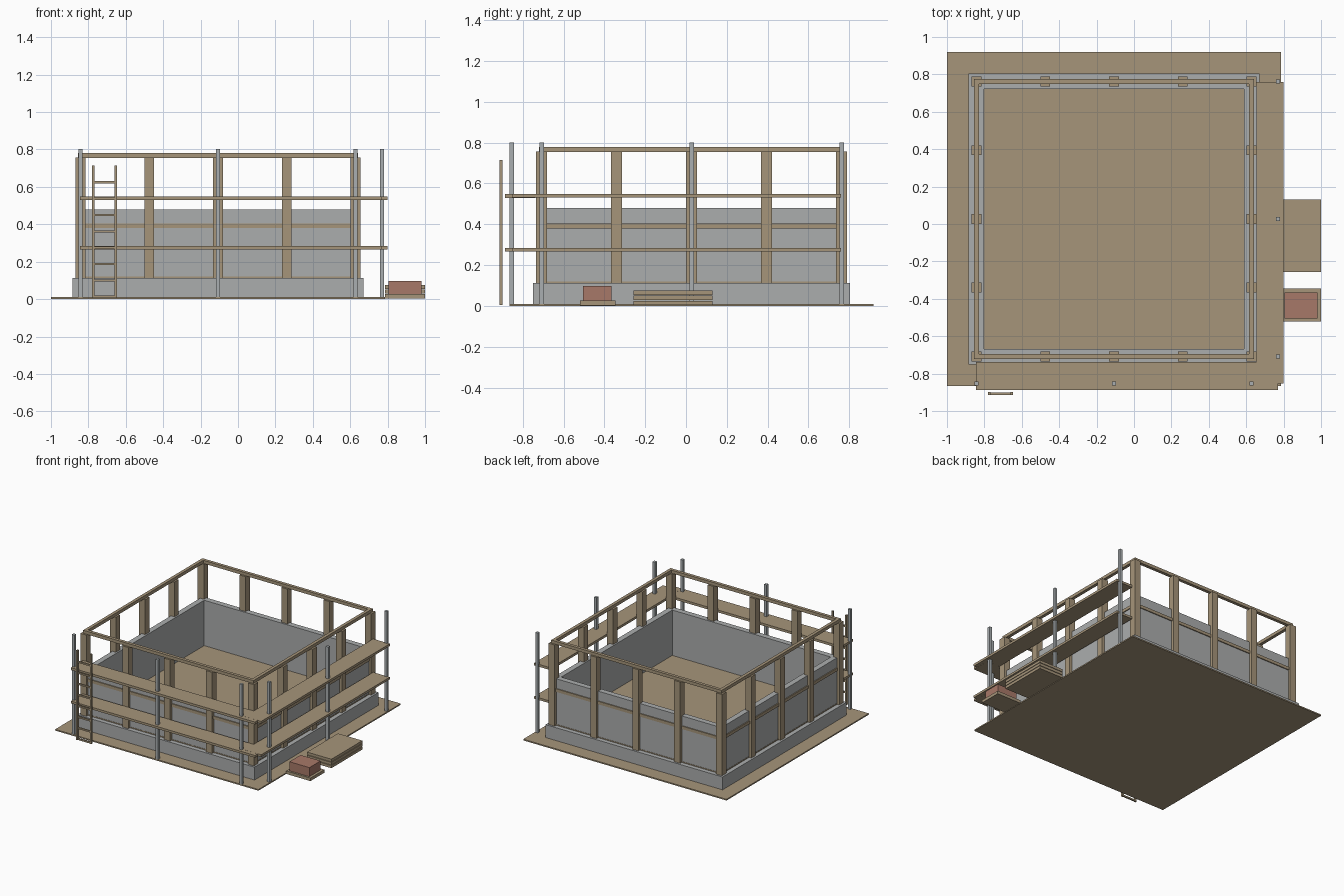
import bpy

default = bpy.data.objects.get("Cube")
if default:
    bpy.data.objects.remove(default, do_unlink=True)


def material(name, color):
    m = bpy.data.materials.new(name)
    m.use_nodes = True
    rgba = (*color, 1.0)
    m.diffuse_color = rgba
    m.node_tree.nodes["Principled BSDF"].inputs["Base Color"].default_value = rgba
    return m


WOOD = material("timber", (0.38, 0.30, 0.195))
CONCRETE = material("concrete", (0.41, 0.42, 0.42))
METAL = material("scaffold metal", (0.40, 0.43, 0.44))
BRICK = material("brick red", (0.39, 0.19, 0.14))

CX, CY = -0.107, 0.027      # centre of the building
FRAME = 0.735               # distance from centre to the post line


def box(name, x, y, z, mat):
    """Box from (min, max) ranges on each axis."""
    bpy.ops.mesh.primitive_cube_add(
        size=1, location=[(a + b) / 2 for a, b in (x, y, z)])
    ob = bpy.context.object
    ob.name = name
    ob.scale = [b - a for a, b in (x, y, z)]
    bpy.ops.object.transform_apply(location=False, rotation=False, scale=True)
    ob.data.materials.append(mat)
    return ob


def around(c, half):
    return (c - half, c + half)


def slab(name, half, z, mat):
    return box(name, around(CX, half), around(CY, half), z, mat)


def ring(name, inner, outer, z, mat):
    """Square frame of four bars around the building centre."""
    mid, half = (inner + outer) / 2, (outer - inner) / 2
    for s, fb, lr in ((-1, "front", "right"), (1, "back", "left")):
        box(f"{fb}_{name}", around(CX, outer), around(CY + s * mid, half), z, mat)
        box(f"{lr}_{name}", around(CX + s * mid, half), around(CY, inner), z, mat)


# Ground, footing, floor and low walls
slab("ground_sheet", 0.892, (0, 0.01), WOOD)
slab("footing", 0.777, (0.003, 0.112), CONCRETE)
slab("floor", 0.742, (0.112, 0.12), WOOD)
ring("wall", 0.696, 0.74, (0.113, 0.48), CONCRETE)

# Timber frame: rails and evenly spaced posts on all four sides
ring("middle_rail", FRAME - 0.0125, FRAME + 0.0125, (0.38, 0.404), WOOD)
ring("top_rail", FRAME - 0.0125, FRAME + 0.0125, (0.755, 0.78), WOOD)
for i in range(-2, 3):
    for j in range(-2, 3):
        if max(abs(i), abs(j)) == 2:
            box("frame_post", around(CX + i * FRAME / 2, 0.0265),
                around(CY + j * FRAME / 2, 0.0265), (0.112, 0.756), WOOD)

# Scaffold along two sides
for level, z in (("lower", (0.266, 0.284)), ("upper", (0.53, 0.549))):
    box(f"{level}_front_walkway", (-0.845, 0.77), (-0.887, -0.737), z, WOOD)
    box(f"{level}_side_walkway", (0.655, 0.80), (-0.853, 0.76),
        (z[0] + 0.0005, z[1] + 0.0005), WOOD)
for i in (-1, 0, 1):
    for name, x, y in (("front_pole", CX + i * FRAME, -0.853),
                       ("side_pole", 0.77, CY + i * FRAME)):
        box(name, around(x, 0.011), around(y, 0.011), (0.005, 0.802), METAL)

# Ladder
for x in (-0.773, -0.653):
    box("ladder_rail", around(x, 0.007), (-0.915, -0.899), (0.005, 0.715), WOOD)
for i in range(8):
    box("ladder_rung", (-0.77, -0.655), (-0.913, -0.901),
        around(0.012 + i * 0.0875, 0.006), WOOD)

# Stacked boards
for i in range(3):
    z = 0.004 + i * 0.025
    box("stacked_board", (0.786, 1.0), (-0.257, 0.13), (z, z + 0.021), WOOD)

# Bricks on a pallet
box("pallet", (0.786, 1.0), (-0.52, -0.345), (0.002, 0.026), WOOD)
box("brick_stack", (0.805, 0.98), (-0.505, -0.365), (0.026, 0.098), BRICK)
